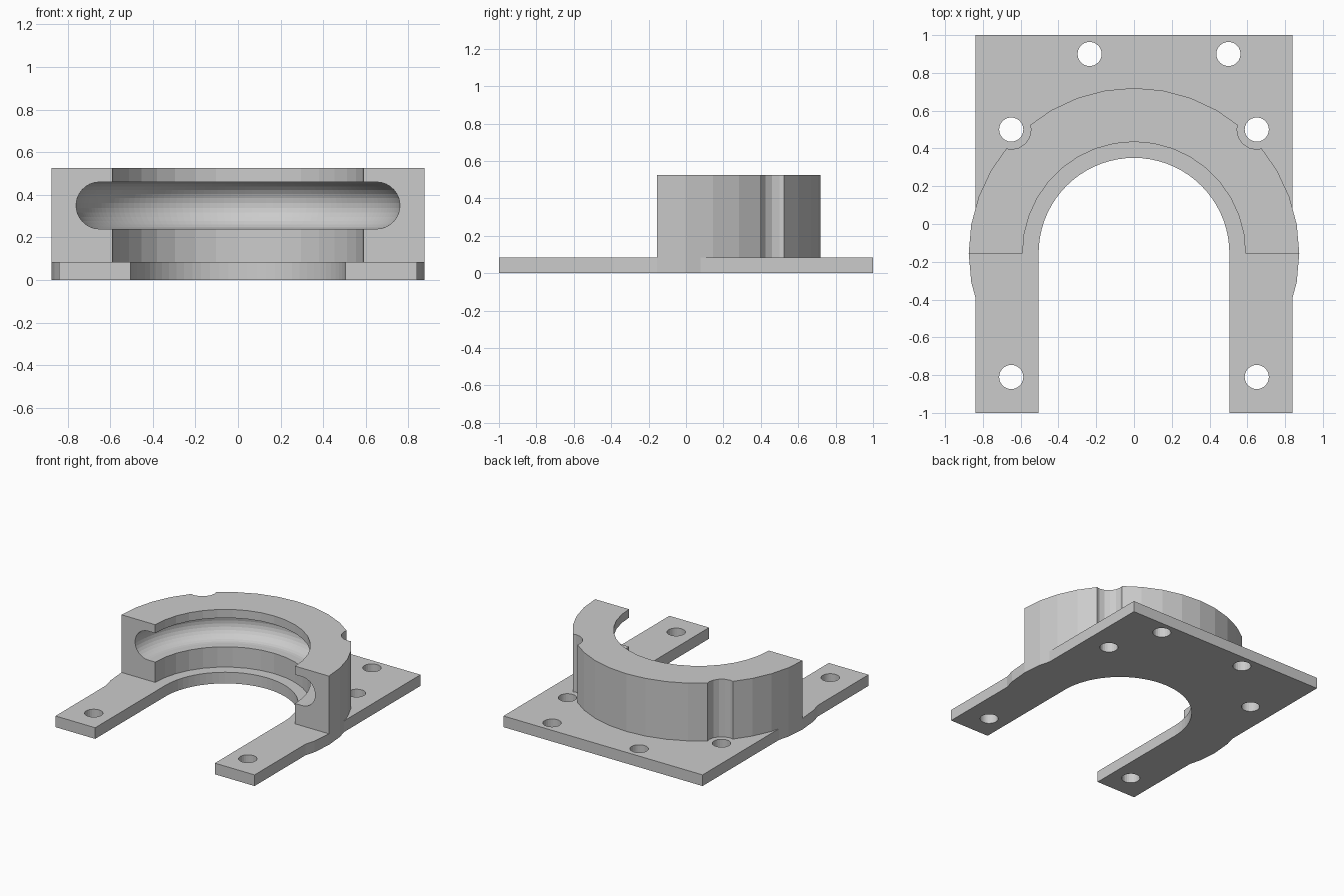
import bpy, bmesh
from math import sin, cos, radians, pi

if "Cube" in bpy.data.objects:
    bpy.data.objects.remove(bpy.data.objects["Cube"])

CY = -0.155                        # centre of the ring and slot in y
PLATE_T, TOP = 0.085, 0.525        # plate thickness, overall height
R_OUT, R_IN, R_SLOT = 0.875, 0.59, 0.505


def arc(r, a0, a1, steps, cx=0.0, cy=CY):
    return [(cx + r * cos(radians(a0 + (a1 - a0) * i / steps)),
             cy + r * sin(radians(a0 + (a1 - a0) * i / steps)))
            for i in range(steps + 1)]


def finish(name, bm):
    bmesh.ops.recalc_face_normals(bm, faces=bm.faces)
    me = bpy.data.meshes.new(name)
    bm.to_mesh(me)
    bm.free()
    ob = bpy.data.objects.new(name, me)
    bpy.context.scene.collection.objects.link(ob)
    return ob


def prism(name, pts, z0, z1):
    bm = bmesh.new()
    face = bm.faces.new([bm.verts.new((x, y, z0)) for x, y in pts])
    ext = bmesh.ops.extrude_face_region(bm, geom=[face])
    for v in ext["geom"]:
        if isinstance(v, bmesh.types.BMVert):
            v.co.z = z1
    return finish(name, bm)


def cylinder(name, x, y, r, z0, z1, n=24):
    return prism(name, arc(r, 0, 360, n, x, y)[:-1], z0, z1)


def lathe(name, profile, n):
    bm = bmesh.new()
    vs = [bm.verts.new((r, CY, z)) for r, z in profile]
    es = [bm.edges.new(p) for p in zip(vs, vs[1:])]
    bmesh.ops.spin(bm, geom=vs + es, cent=(0, CY, 0), axis=(0, 0, 1),
                   angle=2 * pi, steps=n)
    bmesh.ops.remove_doubles(bm, verts=bm.verts, dist=1e-5)
    return finish(name, bm)


def boolean(ob, other, op):
    mod = ob.modifiers.new(op.title(), 'BOOLEAN')
    mod.operation, mod.solver, mod.object = op, 'EXACT', other
    other.hide_render = True
    bpy.context.view_layer.objects.active = ob
    bpy.ops.object.modifier_apply(modifier=mod.name)
    bpy.data.objects.remove(other, do_unlink=True)


# Half-ring bearing housing
ring = prism("bearing_housing",
             arc(R_OUT, 0, 180, 18) + arc(R_IN, 180, 0, 18), PLATE_T, TOP)

# Rounded bearing groove inside the housing
groove = [(0, 0.24)]
groove += [(0.65 + 0.11 * cos(radians(a)), 0.35 + 0.11 * sin(radians(a)))
           for a in range(-90, 91, 12)]
groove += [(0, 0.46)]
boolean(ring, lathe("groove_cutter", groove, 144), 'DIFFERENCE')

# Screw-head clearance notches in the housing wall
for s in (-1, 1):
    boolean(ring, cylinder("notch_cutter", s * 0.65, 0.5, 0.105, 0, 1, 16),
            'DIFFERENCE')

# U-shaped base plate with bulged sides following the ring
right = [(R_SLOT, -1), (0.84, -1), (0.84, -0.388)]
right += arc(R_OUT, -10, 10, 2) + [(0.84, 0.078), (0.84, 1)]
left = [(-x, y) for x, y in reversed(right)]
bracket = prism("bearing_bracket",
                right + left + arc(R_SLOT, 180, 0, 36), 0, PLATE_T)

# Screw holes through the plate
for x, y in [(-0.65, 0.5), (0.65, 0.5), (-0.65, -0.81), (0.65, -0.81),
             (-0.235, 0.9), (0.5, 0.9)]:
    boolean(bracket, cylinder("hole_cutter", x, y, 0.064, -0.1, 0.3),
            'DIFFERENCE')

# Fuse housing and plate into one solid
boolean(bracket, ring, 'UNION')
